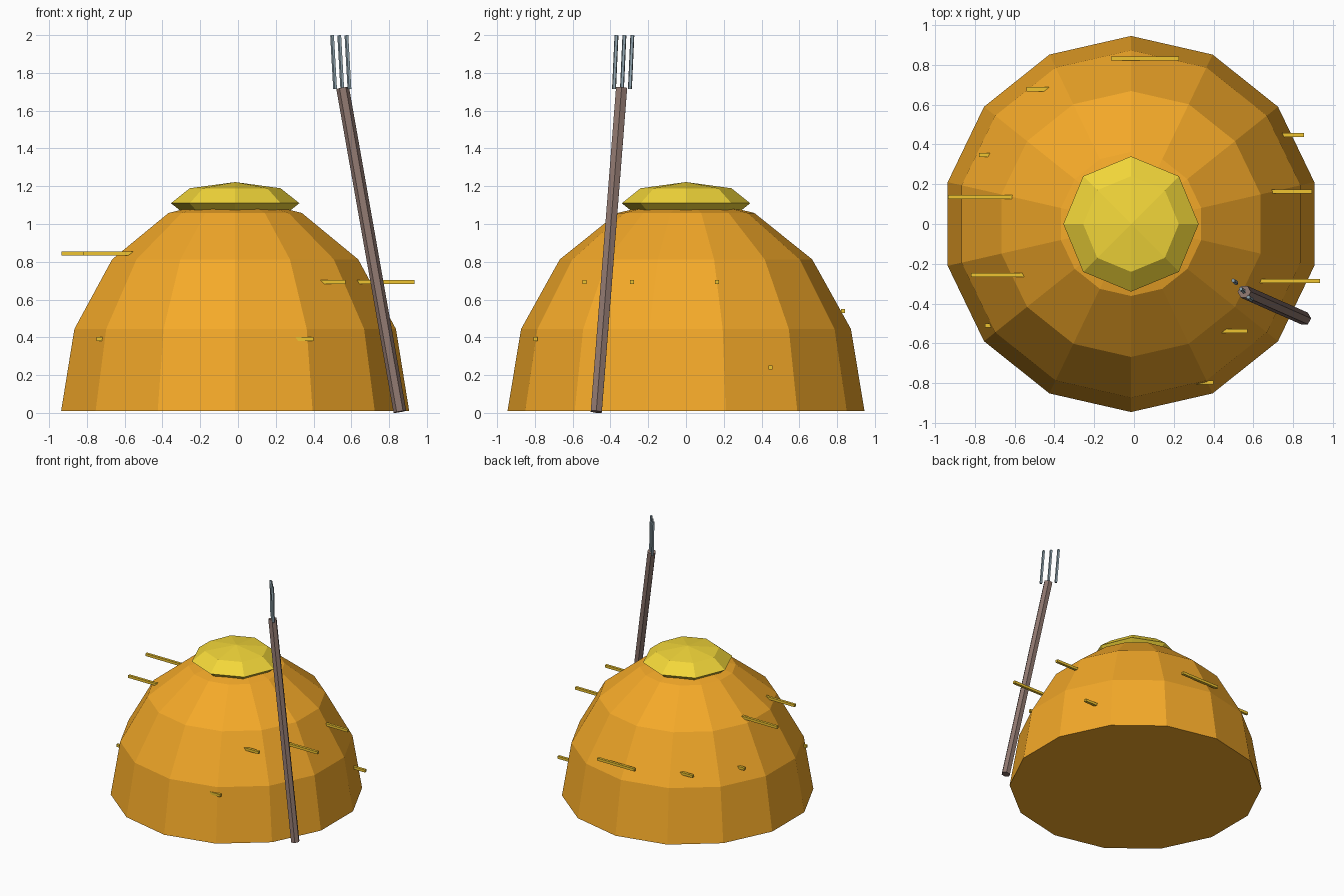
import bpy, bmesh
from math import sin, cos, pi
from mathutils import Vector, Matrix

if "Cube" in bpy.data.objects:
    bpy.data.objects.remove(bpy.data.objects["Cube"])


def material(name, srgb):
    m = bpy.data.materials.new(name)
    m.diffuse_color = [(c / 255) ** 2.2 for c in srgb] + [1]
    m.use_nodes = True
    m.node_tree.nodes["Principled BSDF"].inputs["Base Color"].default_value = m.diffuse_color
    return m


HAY = material("hay", (244, 168, 45))
CAP = material("pale_hay", (243, 214, 60))
STRAW = material("straw", (240, 196, 52))
WOOD = material("wood", (141, 118, 110))
STEEL = material("steel", (144, 164, 174))


def finish(name, bm, mat):
    bmesh.ops.recalc_face_normals(bm, faces=bm.faces)
    me = bpy.data.meshes.new(name)
    bm.to_mesh(me)
    bm.free()
    ob = bpy.data.objects.new(name, me)
    me.materials.append(mat)
    bpy.context.collection.objects.link(ob)
    return ob


def spheroid(name, center, radius, height, sides, first, steps, mat):
    """Stacked rings of a flattened sphere; a first angle of 0 gives a flat-bottomed dome."""
    bm = bmesh.new()
    rings = []
    for k in range(steps):
        a = first + k * (pi / 2 - first) / steps
        rings.append([bm.verts.new((center[0] + radius * cos(a) * sin(2 * pi * i / sides),
                                    center[1] + radius * cos(a) * cos(2 * pi * i / sides),
                                    center[2] + height * sin(a))) for i in range(sides)])
    tip = bm.verts.new((center[0], center[1], center[2] + height))
    bm.faces.new(rings[0])
    for i in range(sides):
        j = (i + 1) % sides
        for lo, hi in zip(rings, rings[1:]):
            bm.faces.new((lo[i], lo[j], hi[j], hi[i]))
        bm.faces.new((rings[-1][i], rings[-1][j], tip))
    return finish(name, bm, mat)


def rod(name, p, q, radius, sides, mat):
    p, q = Vector(p), Vector(q)
    rot = Vector((0, 0, 1)).rotation_difference(q - p).to_matrix().to_4x4()
    # first vertex points along y
    mtx = Matrix.Translation((p + q) / 2) @ rot @ Matrix.Rotation(pi / 2, 4, 'Z')
    bm = bmesh.new()
    bmesh.ops.create_cone(bm, cap_ends=True, segments=sides, radius1=radius,
                          radius2=radius, depth=(q - p).length, matrix=mtx)
    return finish(name, bm, mat)


# Stack and the flattened tuft on top
spheroid("haystack", (-0.015, 0, 0.01), 0.945, 1.135, 14, 0, 4, HAY)
spheroid("top_tuft", (-0.015, 0, 1.11), 0.34, 0.112, 8, -pi / 4, 3, CAP)

# Loose straws along x: outer end x, y, z
straws = [(0.225, 0.832, 0.54), (-0.54, 0.677, 0.54), (-0.78, 0.347, 0.54),
          (-0.935, 0.136, 0.845), (-0.82, -0.256, 0.845), (-0.75, -0.51, 0.39),
          (0.40, -0.797, 0.39), (0.57, -0.538, 0.692), (0.935, -0.287, 0.692),
          (0.895, 0.163, 0.692), (0.855, 0.448, 0.24)]
for n, (x, y, z) in enumerate(straws):
    length = 0.34
    cx = x - length / 2 if x > 0 else x + length / 2
    bm = bmesh.new()
    bmesh.ops.create_cube(bm, size=1, matrix=Matrix.Translation((cx, y, z))
                          @ Matrix.Diagonal((length, 0.021, 0.021, 1)))
    finish(f"straw_{n + 1}", bm, STRAW)

# Pitchfork leaning on the stack
rod("fork_handle", (0.857, -0.475, 0.006), (0.554, -0.341, 1.72), 0.034, 6, WOOD)
for n, s in enumerate((-1, 0, 1)):
    base = Vector((0.553 + 0.038 * s, -0.339 - 0.042 * s, 1.715))
    rod(f"fork_tine_{n + 1}", base, base + Vector((-0.016, 0.013, 0.284)), 0.011, 5, STEEL)
